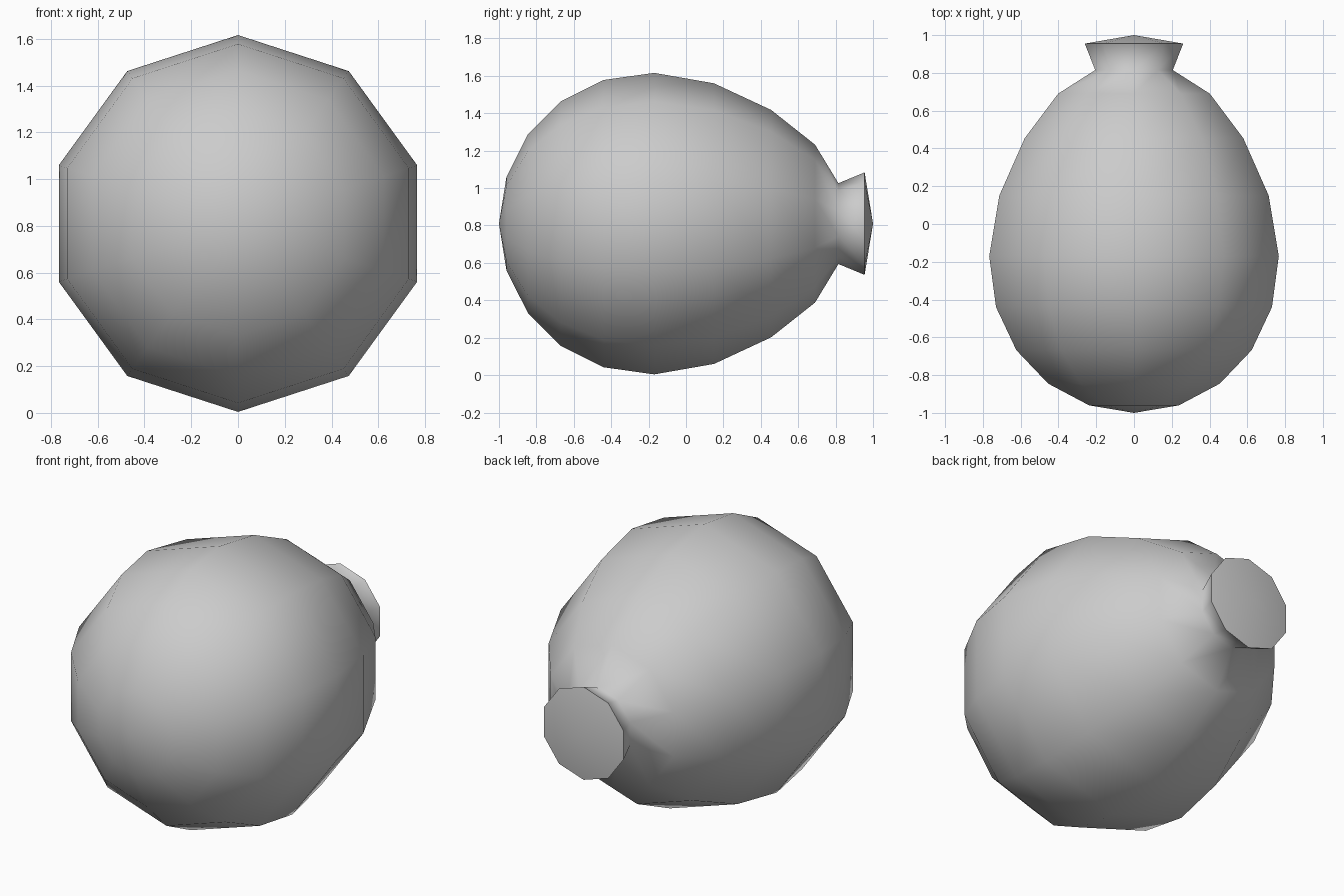
import bpy, bmesh, math

if "Cube" in bpy.data.objects:
    bpy.data.objects.remove(bpy.data.objects["Cube"])

SIDES = 10
CENTRE_Z = 0.81

# (y, radius) profile from rounded front end to the tied, flared back end
profile = [(-1.0, 0), (-0.96, 0.25), (-0.845, 0.478), (-0.668, 0.655),
           (-0.44, 0.768), (-0.17, 0.806), (0.15, 0.75), (0.455, 0.608),
           (0.69, 0.422), (0.815, 0.216), (0.955, 0.274), (1.0, 0)]

bm = bmesh.new()


def ring(y, r):
    """One cross-section: a single pole vertex or a ten-sided loop."""
    if r == 0:
        return [bm.verts.new((0, y, CENTRE_Z))]
    angles = [2 * math.pi * i / SIDES for i in range(SIDES)]
    return [bm.verts.new((r * math.sin(a), y, CENTRE_Z + r * math.cos(a))) for a in angles]


# Balloon skin: bridge neighbouring rings, with fans at both poles
rings = [ring(y, r) for y, r in profile]
for a, b in zip(rings, rings[1:]):
    for i in range(SIDES):
        j = (i + 1) % SIDES
        corners = [a[i % len(a)], a[j % len(a)], b[j % len(b)], b[i % len(b)]]
        bm.faces.new(list(dict.fromkeys(corners)))
bmesh.ops.recalc_face_normals(bm, faces=bm.faces)

mesh = bpy.data.meshes.new("balloon")
bm.to_mesh(mesh)
bm.free()
balloon = bpy.data.objects.new("balloon", mesh)
bpy.context.collection.objects.link(balloon)

# Smooth body and neck, sharp rim around the end cap
bpy.context.view_layer.objects.active = balloon
balloon.select_set(True)
bpy.ops.object.shade_smooth_by_angle(angle=math.radians(90))
